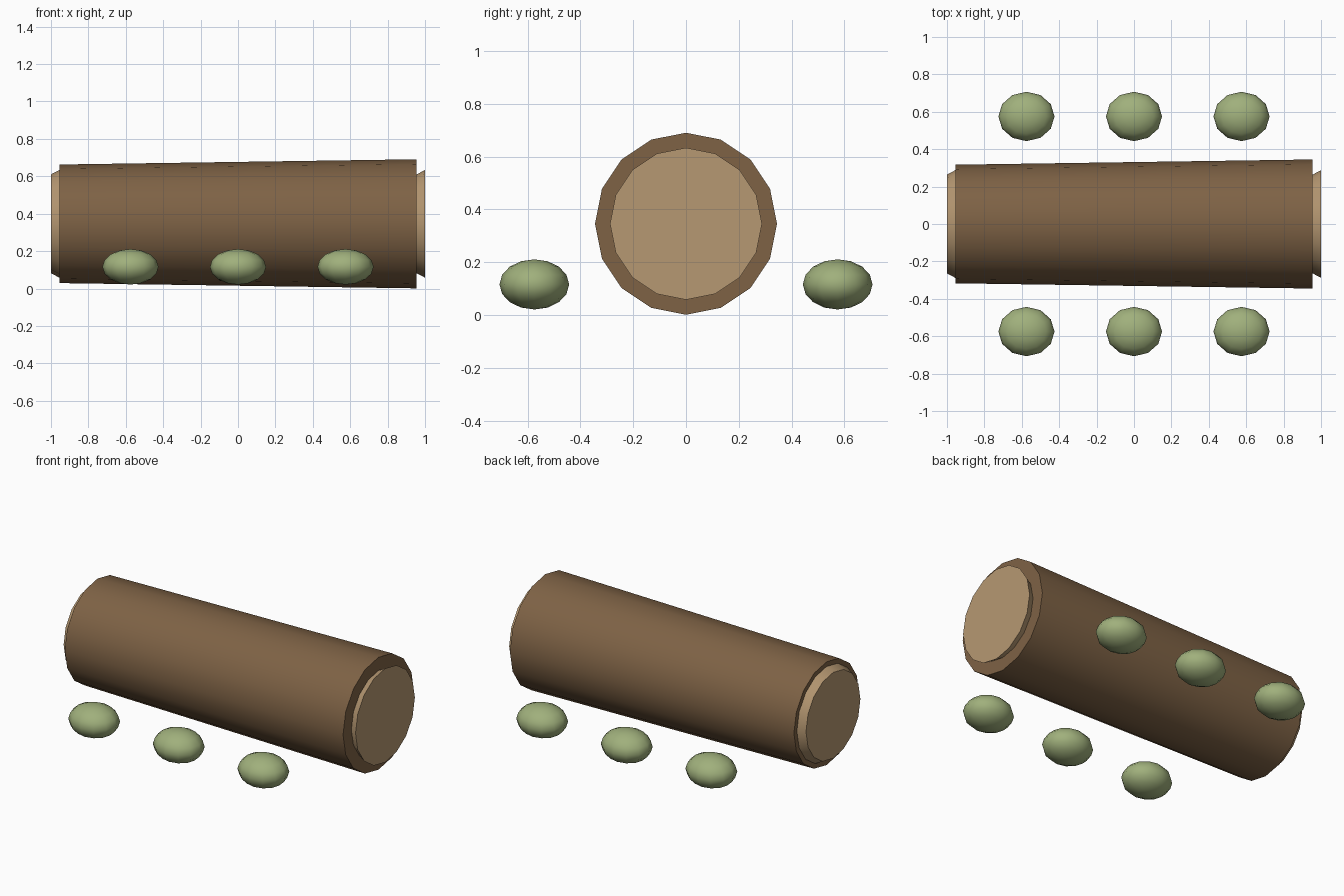
import bpy
import math
from mathutils import Matrix

cube = bpy.data.objects.get("Cube")
if cube:
    bpy.data.objects.remove(cube, do_unlink=True)


def make_material(name, rgb):
    # sRGB bytes to linear
    lin = [((c / 255 + 0.055) / 1.055) ** 2.4 for c in rgb] + [1.0]
    mat = bpy.data.materials.new(name)
    mat.use_nodes = True
    mat.diffuse_color = lin
    mat.node_tree.nodes["Principled BSDF"].inputs["Base Color"].default_value = lin
    return mat


bark = make_material("bark brown", (126, 98, 69))
wood = make_material("cut wood tan", (182, 152, 114))
moss = make_material("moss green", (160, 176, 124))

AXIS_Z = 0.346
SIDES = 16


def finish(name, mat, angle=40):
    obj = bpy.context.object
    obj.name = obj.data.name = name
    obj.data.materials.append(mat)
    bpy.ops.object.transform_apply(location=True, rotation=True, scale=True)
    bpy.ops.object.shade_smooth_by_angle(angle=math.radians(angle))
    return obj


def tapered_cylinder(name, x0, x1, r0, r1, mat):
    # Cone lying along x, with a corner at the very top
    bpy.ops.mesh.primitive_cone_add(
        vertices=SIDES, radius1=r0, radius2=r1, depth=x1 - x0,
        location=((x0 + x1) / 2, 0, AXIS_Z), rotation=(0, math.pi / 2, 0))
    return finish(name, mat)


# Log trunk, a little thicker toward +x
tapered_cylinder("log_trunk", -0.955, 0.955, 0.317, 0.345, bark)

# Cut wood discs at both ends
tapered_cylinder("cut_end_right", -1.0, -0.955, 0.264, 0.288, wood)
tapered_cylinder("cut_end_left", 0.955, 1.0, 0.264, 0.288, wood)

# Moss clumps in a row along each side
for side, y in (("front", -0.575), ("back", 0.575)):
    for place, x in (("right", -0.575), ("middle", 0), ("left", 0.575)):
        bpy.ops.mesh.primitive_uv_sphere_add(
            segments=12, ring_count=8, radius=1, location=(x, y, 0.116))
        bpy.context.object.scale = (0.15, 0.132, 0.095)
        finish(f"moss_clump_{side}_{place}", moss, 60)
